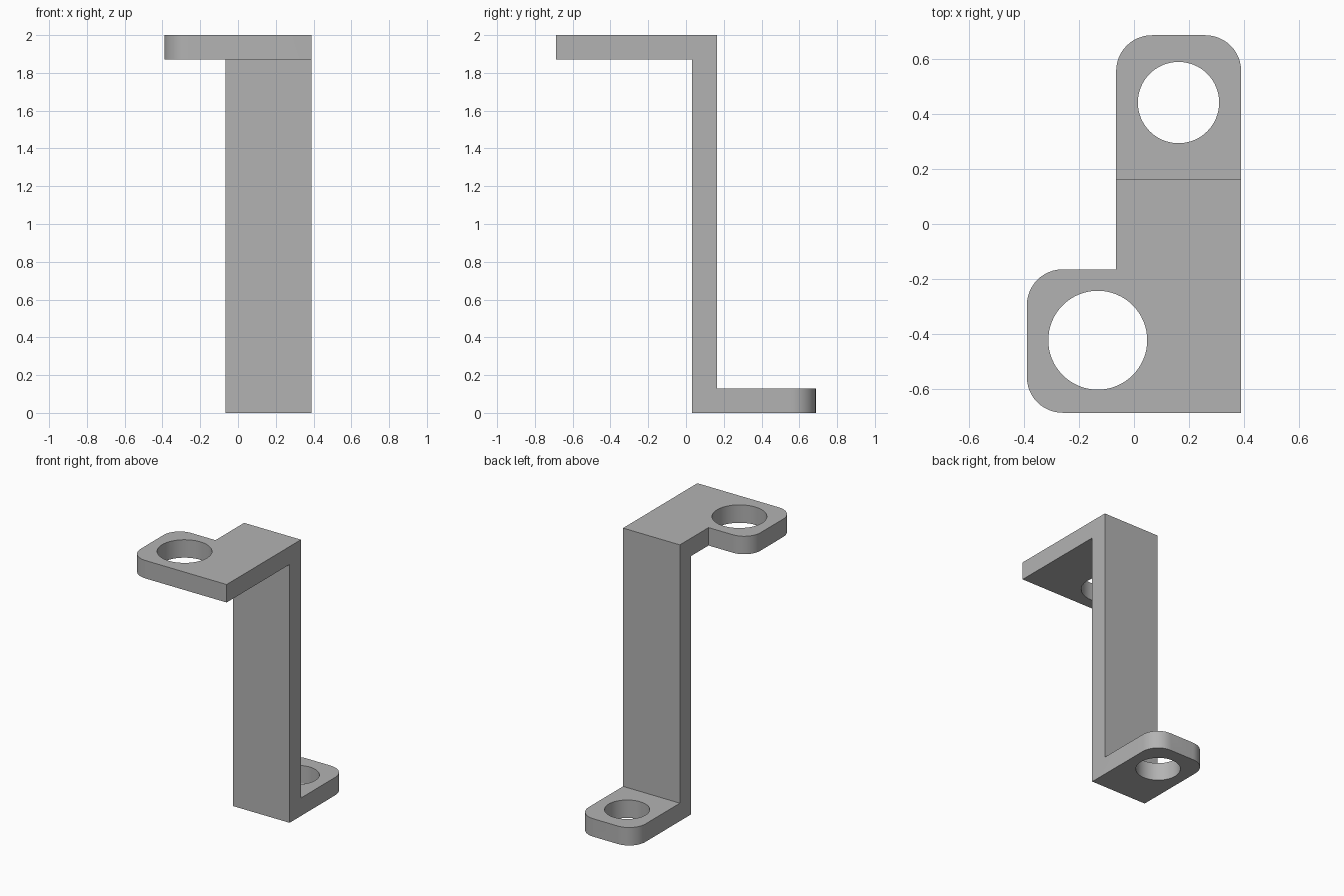
import bpy
import bmesh
from math import sin, cos, radians
from mathutils import Vector

cube = bpy.data.objects.get("Cube")
if cube:
    bpy.data.objects.remove(cube, do_unlink=True)

LEFT, INNER, RIGHT = -0.39, -0.065, 0.39
FRONT, BACK = -0.687, 0.687
WALL_FRONT, WALL_BACK = 0.033, 0.163
HEIGHT, THICK, RADIUS = 2.0, 0.13, 0.13

grey = bpy.data.materials.new("plain grey")
grey.use_nodes = True
colour = (0.45, 0.45, 0.45, 1)
grey.diffuse_color = colour
grey.node_tree.nodes["Principled BSDF"].inputs["Base Color"].default_value = colour


def prism(name, points, direction):
    """Extrude a closed outline along a direction."""
    bm = bmesh.new()
    face = bm.faces.new([bm.verts.new(p) for p in points])
    new = bmesh.ops.extrude_face_region(bm, geom=[face])["geom"]
    bmesh.ops.translate(bm, vec=Vector(direction),
                        verts=[v for v in new if isinstance(v, bmesh.types.BMVert)])
    bmesh.ops.recalc_face_normals(bm, faces=bm.faces)
    mesh = bpy.data.meshes.new(name)
    bm.to_mesh(mesh)
    bm.free()
    mesh.materials.append(grey)
    obj = bpy.data.objects.new(name, mesh)
    bpy.context.collection.objects.link(obj)
    return obj


def arc(x, y, radius, start, sweep, steps):
    return [(x + radius * cos(radians(start + sweep * i / steps)),
             y + radius * sin(radians(start + sweep * i / steps)), -0.1)
            for i in range(steps + 1)]


def cut(target, tool, operation):
    mod = target.modifiers.new(tool.name, "BOOLEAN")
    mod.operation, mod.solver, mod.object = operation, "EXACT", tool
    bpy.context.view_layer.objects.active = target
    bpy.ops.object.modifier_apply(modifier=mod.name)
    bpy.data.objects.remove(tool, do_unlink=True)


# Stepped side profile: top flange, upright wall, bottom flange
top, shelf = HEIGHT, HEIGHT - THICK
side = [(FRONT, top), (WALL_BACK, top), (WALL_BACK, THICK), (BACK, THICK),
        (BACK, 0), (WALL_FRONT, 0), (WALL_FRONT, shelf), (FRONT, shelf)]
bracket = prism("bracket", [(LEFT - 0.1, y, z) for y, z in side],
                (RIGHT - LEFT + 0.2, 0, 0))

# Plan outline with rounded flange corners
ear_back, margin = -0.165, RADIUS
plan = [(RIGHT, FRONT, -0.1)]
plan += arc(RIGHT - margin, BACK - margin, RADIUS, 0, 90, 12)
plan += arc(INNER + margin, BACK - margin, RADIUS, 90, 90, 12)
plan += [(INNER, ear_back, -0.1)]
plan += arc(LEFT + margin, ear_back - margin, RADIUS, 90, 90, 12)
plan += arc(LEFT + margin, FRONT + margin, RADIUS, 180, 90, 12)
cut(bracket, prism("plan_outline", plan, (0, 0, HEIGHT + 0.2)), "INTERSECT")

# Bolt holes through each flange
for name, x, y, r in (("top_hole", -0.132, -0.423, 0.18),
                      ("bottom_hole", 0.162, 0.442, 0.148)):
    cut(bracket, prism(name, arc(x, y, r, 0, 360, 64)[:-1], (0, 0, HEIGHT + 0.2)),
        "DIFFERENCE")

bpy.ops.object.select_all(action="DESELECT")
bracket.select_set(True)
bpy.context.view_layer.objects.active = bracket
bpy.ops.object.shade_smooth_by_angle(angle=radians(30))
